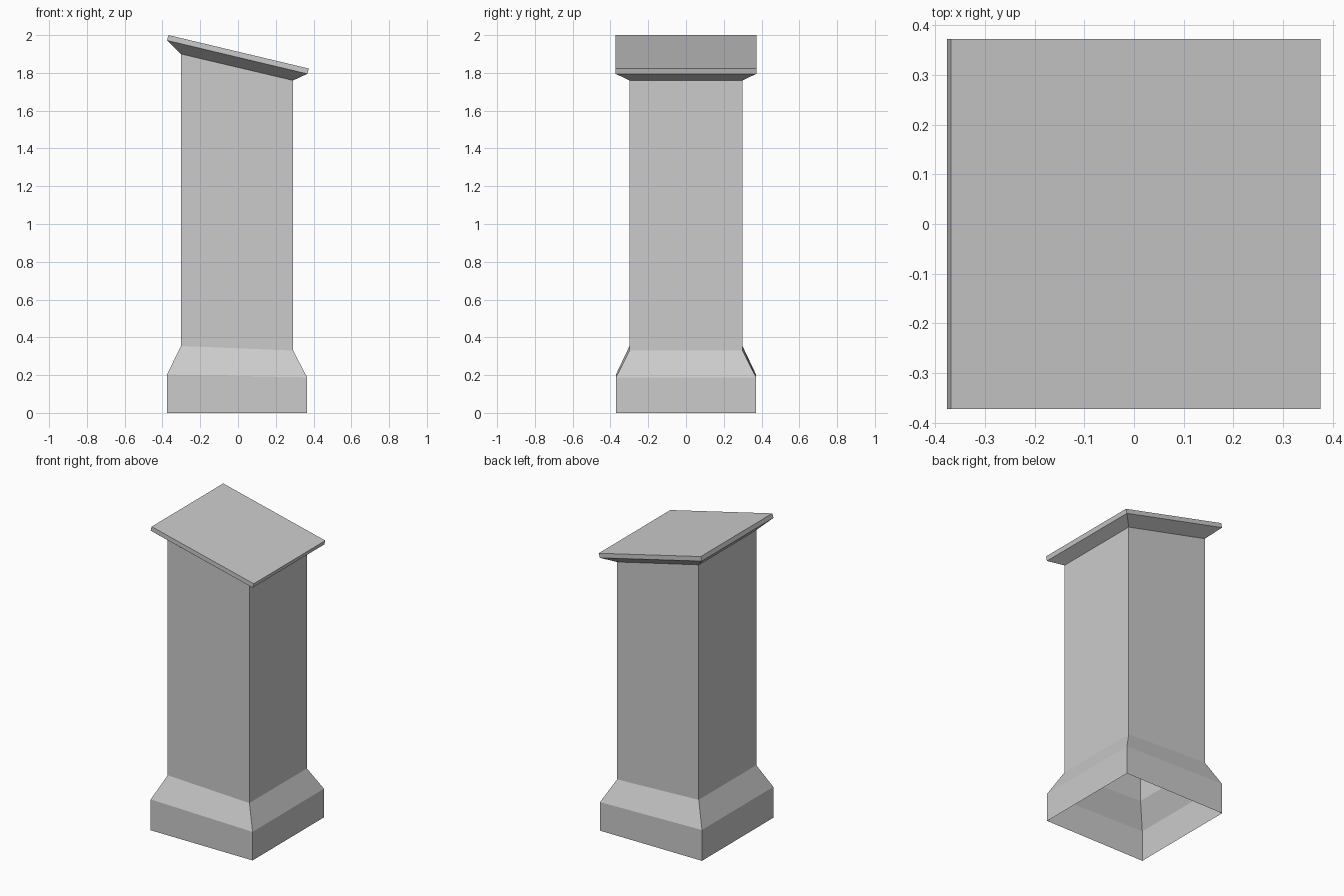
import bpy, bmesh

if "Cube" in bpy.data.objects:
    bpy.data.objects.remove(bpy.data.objects["Cube"])


def ring(x0, x1, y, z_left, z_right):
    """Rectangle sloping down from the left edge to the right edge."""
    return [(x0, -y, z_left), (x1, -y, z_right), (x1, y, z_right), (x0, y, z_left)]


def loft(name, rings, close_top=False):
    """Skin a stack of rectangles with flat quads, open at the bottom."""
    bm = bmesh.new()
    loops = [[bm.verts.new(p) for p in r] for r in rings]
    for low, high in zip(loops, loops[1:]):
        for i in range(4):
            j = (i + 1) % 4
            bm.faces.new((low[i], low[j], high[j], high[i]))
    if close_top:
        bm.faces.new(loops[-1])
    mesh = bpy.data.meshes.new(name)
    bm.to_mesh(mesh)
    bm.free()
    obj = bpy.data.objects.new(name, mesh)
    bpy.context.collection.objects.link(obj)
    return obj


# Outlines shared by neighbouring parts
base_foot = ring(-0.376, 0.366, 0.371, 0, 0)
base_rim = ring(-0.376, 0.366, 0.371, 0.203, 0.188)
shaft_foot = ring(-0.302, 0.292, 0.299, 0.354, 0.33)
shaft_head = ring(-0.302, 0.292, 0.299, 1.9, 1.76)
cap_lower = ring(-0.376, 0.367, 0.372, 1.972, 1.795)
cap_upper = ring(-0.368, 0.375, 0.372, 2.0, 1.823)

# Hollow plinth with sloped shoulder
loft("plinth", [base_foot, base_rim, shaft_foot])

# Square shaft
loft("shaft", [shaft_foot, shaft_head])

# Flared cap with slanted top
loft("slanted_cap", [shaft_head, cap_lower, cap_upper], close_top=True)
